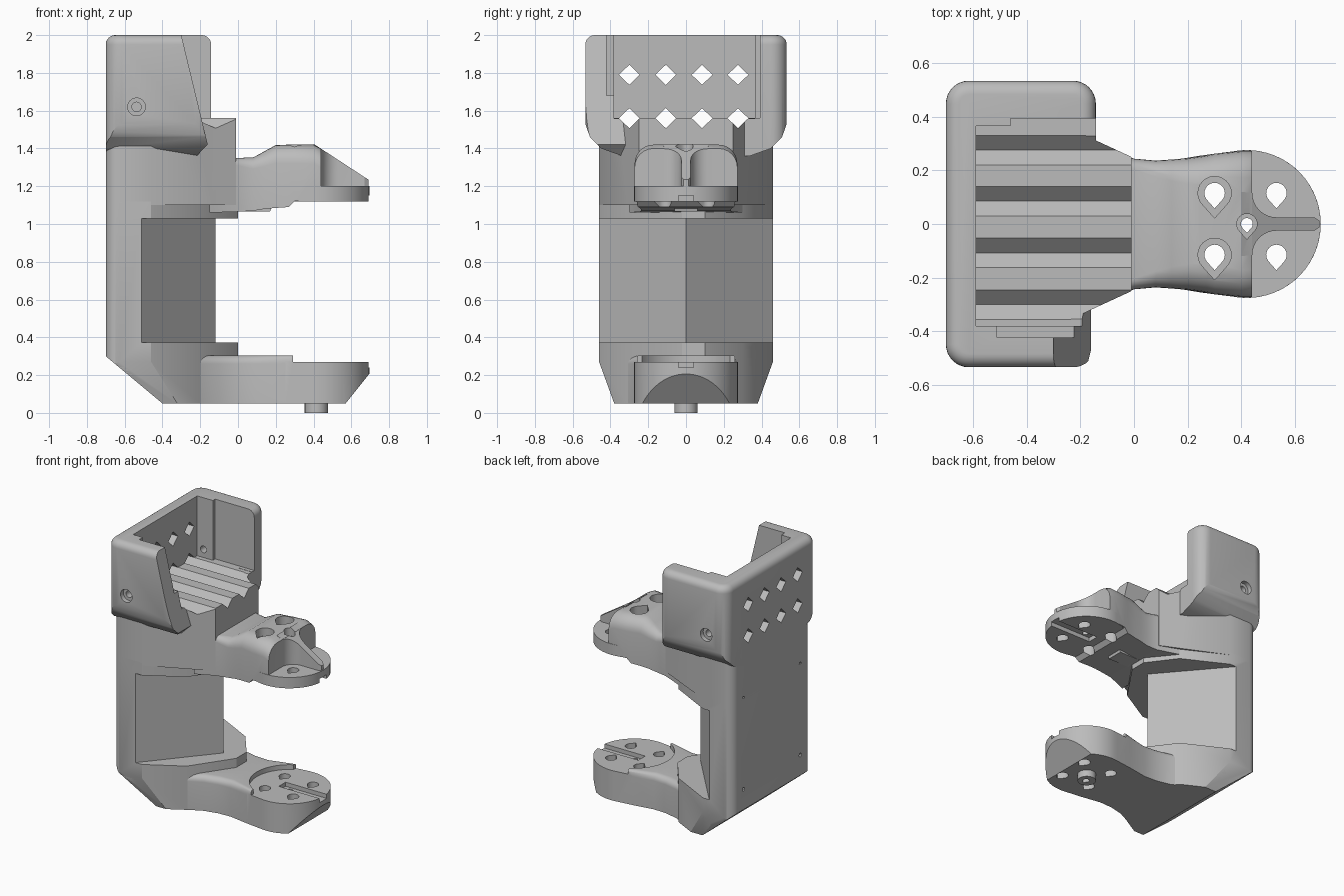
import bpy, bmesh, math
from mathutils import Vector

if "Cube" in bpy.data.objects:
    bpy.data.objects.remove(bpy.data.objects["Cube"])

grey = bpy.data.materials.new("matte_grey")
grey.use_nodes = True
COLOUR = (0.5, 0.5, 0.5, 1)
grey.diffuse_color = COLOUR
grey.node_tree.nodes["Principled BSDF"].inputs["Base Color"].default_value = COLOUR


def finish(bm, name):
    bmesh.ops.recalc_face_normals(bm, faces=bm.faces)
    mesh = bpy.data.meshes.new(name)
    bm.to_mesh(mesh)
    bm.free()
    mesh.materials.append(grey)
    ob = bpy.data.objects.new(name, mesh)
    bpy.context.collection.objects.link(ob)
    return ob


def prism(name, pts, lo, hi, axis="z", planes=(), bevel=None):
    """Extrude a flat outline along an axis, round chosen edges, trim by planes."""
    place = {"z": lambda a, b, t: (a, b, t), "y": lambda a, b, t: (a, t, b),
             "x": lambda a, b, t: (t, a, b)}[axis]
    bm = bmesh.new()
    face = bm.faces.new([bm.verts.new(place(a, b, lo)) for a, b in pts])
    ext = bmesh.ops.extrude_face_region(bm, geom=[face])["geom"]
    move = Vector(place(0, 0, hi - lo))
    bmesh.ops.translate(bm, vec=move, verts=[v for v in ext if isinstance(v, bmesh.types.BMVert)])
    bmesh.ops.recalc_face_normals(bm, faces=bm.faces)
    if bevel:
        rule, size = bevel
        bmesh.ops.bevel(bm, geom=[e for e in bm.edges if rule(*[v.co for v in e.verts])],
                        offset=size, segments=6, profile=0.5, affect="EDGES")
    for co, no in planes:
        geom = bm.verts[:] + bm.edges[:] + bm.faces[:]
        bmesh.ops.bisect_plane(bm, geom=geom, plane_co=co, plane_no=no, clear_outer=True)
        bmesh.ops.holes_fill(bm, edges=[e for e in bm.edges if e.is_boundary], sides=0)
    return finish(bm, name)


def box(x0, x1, y0, y1, z0, z1):
    return prism("cutter", [(x0, y0), (x1, y0), (x1, y1), (x0, y1)], z0, z1)


def circle(cx, cy, r, n=32, start=0, end=360):
    full = end - start == 360
    steps = n if full else n + 1
    ang = [math.radians(start + (end - start) * i / n) for i in range(steps)]
    return [(cx + r * math.cos(a), cy + r * math.sin(a)) for a in ang]


def teardrop(cx, cy, r):
    return circle(cx, cy, r, 18, -45, 225) + [(cx, cy - r * 1.5)]


def mirrored(half):
    return half + [(x, -y) for x, y in reversed(half)]


def boolean(target, others, op="DIFFERENCE"):
    for other in others:
        mod = target.modifiers.new("bool", "BOOLEAN")
        mod.operation, mod.solver, mod.object = op, "EXACT", other
        bpy.context.view_layer.objects.active = target
        bpy.ops.object.modifier_apply(modifier=mod.name)
        bpy.data.objects.remove(other)


def diamonds():
    bars = []
    for z in (1.56, 1.79):
        for y in (-0.3, -0.107, 0.085, 0.275):
            pts = [(y - .055, z), (y, z - .053), (y + .055, z), (y, z + .053)]
            bars.append(prism("cutter", pts, -1, 0.5, "x"))
    return bars


CX, HX = 0.42, ((0.3, 0.115), (0.3, -0.115), (0.53, 0.115), (0.53, -0.115))


def mount_holes(z0, z1):
    holes = [prism("cutter", teardrop(x, y, 0.038), z0, z1) for x, y in HX]
    return holes + [prism("cutter", teardrop(CX, 0, 0.022), z0, z1)]


def back_edge(a, b):
    return abs(a.z - b.z) > 0.1 and a.x < -0.69 and b.x < -0.69


# Trim planes for the sloped underside
under = [((-0.7, 0, 0.3), (-0.25, 0, -0.3)),
         ((0, 0.46, 0.27), (0, 0.22, -0.08)), ((0, -0.46, 0.27), (0, -0.22, -0.08))]

# Back post with wedge nose and ledges above and below it
ledge = [(-.7, -.46), (-.46, -.46), (-.2, -.31), (0, -.02), (0, .1),
         (-.15, .3), (-.46, .46), (-.7, .46)]
post = prism("back_post", ledge, 0.05, 1.12, planes=under, bevel=(back_edge, 0.07))
nose_gap = [(-.52, -.47), (-.12, 0), (-.52, .47), (-.52, .8), (.5, .8), (.5, -.8), (-.52, -.8)]
boolean(post, [prism("cutter", nose_gap, 0.372, 1.028)])

# Upper block carrying the grooved floor
block_half = [(-.7, .46), (-.46, .46), (-.14, .31), (-.01, .25)]
block = prism("grooved_floor_block", mirrored(block_half), 1.1, 1.56,
              bevel=(back_edge, 0.07))
screw = [prism("cutter", circle(y, z, 0.014, 10), -0.8, -0.62, "x")
         for y in (-.33, .33) for z in (1.12, 0.45)]
boolean(post, screw[1::2])
boolean(block, diamonds() + screw[0::2])


# Cup with rounded corners, open at the top and front
def cup_rim(a, b):
    return a.z > 1.99 and b.z > 1.99


R = 0.085
cup_plan = (circle(-.142 - R, .533 - R, R, 8, 0, 90) + circle(-.7 + R, .533 - R, R, 8, 90, 180)
            + circle(-.7 + R, R - .533, R, 8, 180, 270)
            + circle(-.142 - R, R - .533, R, 8, 270, 359.9))
skirt = []
for s in (-1, 1):
    for y, z, ny, nz in ((.533, 1.53, .08, -.028), (.508, 1.46, .05, -.05), (.45, 1.4, .025, -.07)):
        skirt.append(((0, s * y, z), (0, s * ny, nz)))
cup = prism("top_cup", cup_plan, 1.36, 2.0, planes=skirt, bevel=(cup_rim, 0.05))
wedge = [(-.3, 2.05), (-.3, 2.0), (-.16, 1.42), (-.2, 1.38), (-.27, 1.3), (0, 1.3), (0, 2.05)]
cuts = [box(-.588, 0, -.38, .365, 1.558, 2.1), box(-.46, 0, .3, .392, 1.56, 2.1),
        box(-.51, -.2, -.422, -.3, 1.68, 2.1),
        prism("cutter", wedge, -0.7, -0.3, "y"),
        prism("cutter", circle(-.537, 1.62, 0.025, 20), 0.3, 0.7, "y"),
        prism("cutter", circle(-.537, 1.62, 0.025, 20), -0.7, -0.44, "y")]
for s in (-1, 1):
    cuts.append(prism("cutter", circle(-.537, 1.62, 0.047, 24), s * 0.5, s * 0.7, "y"))
boolean(cup, cuts + diamonds())


# Lower arm: neck with softened shoulders, round pad, pin
def shoulder(a, b):
    return min(a.z, b.z) > 0.3 and all(-0.47 < v.x < 0.27 for v in (a, b)) and a.y * b.y > 0


tip = ((0.57, 0, 0.05), (0.15, 0, -0.12))
neck = [(-.66, .45), (-.46, .45), (-.2, .308), (-.1, .258), (0, .235), (.1, .23), (.25, .255)]
arm_half = neck + [p for p in reversed(circle(CX, 0, 0.275, 16, 0, 100))][:-1]
arm = mirrored(arm_half)
arm.insert(len(arm_half), (0.695, 0))
lower = prism("lower_arm", arm, 0.05, 0.305, planes=under + [tip], bevel=(shoulder, 0.045))
boolean(lower, [prism("cutter", circle(CX, 0, 0.268, 40), 0.27, 0.4),
                box(0.29, 0.8, -0.5, 0.5, 0.27, 0.4)])
boolean(lower, [prism("pin", circle(0.415, 0, 0.062, 24), 0, 0.08)], "UNION")
boolean(lower, [box(0.36, 0.8, -.04, .04, 0.24, 0.35)] + mount_holes(-0.1, 0.5))


# Upper arm: lofted hump over a round pad, with a fin
def section(x, w, top, bottom, r):
    right = circle(w - r, top - r, r, 6, 0, 90)
    pts = [(w, bottom)] + right
    return [(x, y, z) for y, z in pts + [(-y, z) for y, z in reversed(pts)]]


rings = [section(*s) for s in (
    (-.15, .30, 1.35, 1.06, .03), (0, .243, 1.35, 1.065, .04), (.08, .236, 1.352, 1.07, .06),
    (.14, .24, 1.385, 1.08, .08), (.2, .245, 1.418, 1.085, .095), (.27, .255, 1.42, 1.09, .1),
    (.3, .262, 1.42, 1.122, .1), (.4, .272, 1.42, 1.122, .1), (.44, .272, 1.4, 1.122, .1))]
bm = bmesh.new()
rows = [[bm.verts.new(p) for p in ring] for ring in rings]
for a, b in zip(rows, rows[1:]):
    for i in range(len(a)):
        j = (i + 1) % len(a)
        bm.faces.new((a[i], a[j], b[j], b[i]))
bm.faces.new(rows[0])
bm.faces.new(rows[-1])
upper = finish(bm, "upper_arm")
pad = prism("pad", circle(CX, 0, 0.275, 48), 1.12, 1.2)
fin_half = [(.4, .12)] + circle(.53, .115, .09, 8, 180, 270) + [(.67, .025), (.69, .012)]
fin = prism("fin", mirrored(fin_half), 1.15, 1.45, planes=[((.43, 0, 1.405), (.17, 0, .26))])
boolean(upper, [pad, fin], "UNION")
bores = [prism("cutter", teardrop(x, y, 0.062), 1.36, 1.6) for x, y in HX[:2]]
bores.append(prism("cutter", teardrop(CX, 0, 0.038), 1.36, 1.6))
boolean(upper, bores + mount_holes(1.0, 1.6) + [box(0.36, 0.8, -.04, .04, 1.05, 1.15)])

# Small locating rib under the upper neck
rib = prism("neck_rib", [(-.08, 1.09), (0, 1.065), (.17, 1.065), (.18, 1.1)], -0.06, 0.06, "y")

# Smooth the curved areas, keep the edges sharp
bpy.ops.object.select_all(action="DESELECT")
for ob in (post, block, cup, lower, upper, rib):
    ob.select_set(True)
bpy.context.view_layer.objects.active = post
bpy.ops.object.shade_smooth_by_angle(angle=math.radians(28))
